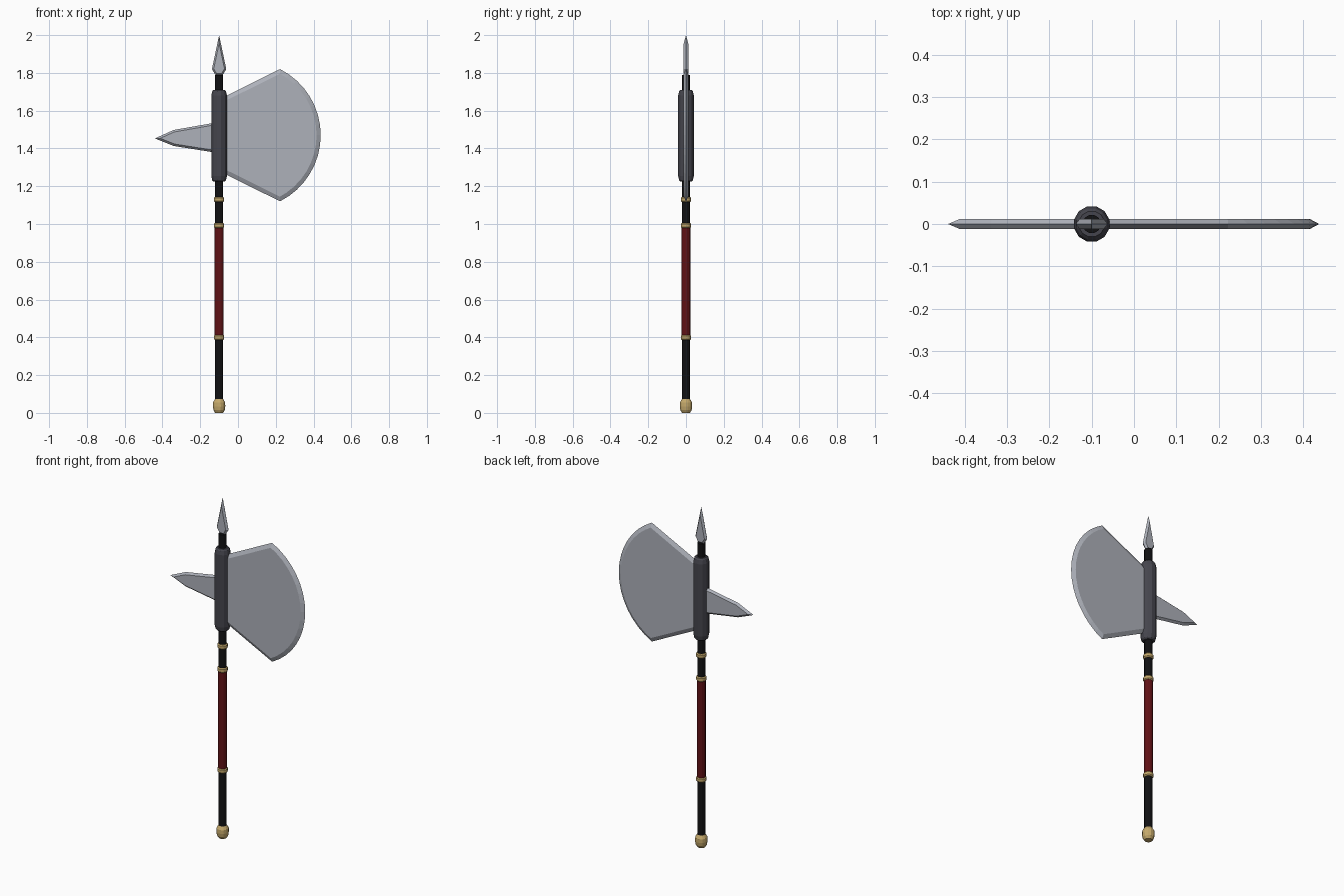
import bpy, bmesh, math
from mathutils import Vector

if "Cube" in bpy.data.objects:
    bpy.data.objects.remove(bpy.data.objects["Cube"])

AXIS = -0.1      # x of the shaft
HALF = 0.012     # half thickness of the blades


def material(name, rgb):
    m = bpy.data.materials.new(name)
    m.use_nodes = True
    m.diffuse_color = (*rgb, 1)
    m.node_tree.nodes["Principled BSDF"].inputs["Base Color"].default_value = (*rgb, 1)
    return m


steel = material("steel", (0.42, 0.44, 0.49))
iron = material("dark iron", (0.06, 0.06, 0.075))
wood = material("black wood", (0.006, 0.006, 0.007))
leather = material("red leather", (0.12, 0.006, 0.008))
brass = material("brass", (0.56, 0.40, 0.15))


def finish(name, bm, mat):
    bmesh.ops.recalc_face_normals(bm, faces=bm.faces)
    mesh = bpy.data.meshes.new(name)
    bm.to_mesh(mesh)
    bm.free()
    mesh.materials.append(mat)
    obj = bpy.data.objects.new(name, mesh)
    bpy.context.collection.objects.link(obj)
    return obj


def turned(name, profile, mat, sides=12):
    """Closed solid of revolution about the shaft, from (radius, z) points."""
    bm = bmesh.new()
    rings = []
    for r, z in profile:
        angles = [math.tau * (i + 0.5) / sides for i in range(sides)]
        rings.append([bm.verts.new((AXIS + r * math.cos(a), r * math.sin(a), z))
                      for a in angles])
    for low, high in zip(rings, rings[1:]):
        for i in range(sides):
            j = (i + 1) % sides
            bm.faces.new((low[i], low[j], high[j], high[i]))
    bm.faces.new(rings[0])
    bm.faces.new(rings[-1])
    return finish(name, bm, mat)


def inset_outline(points, d):
    """Mitred inward offset of a clockwise (x, z) outline."""
    result = []
    for i, p in enumerate(points):
        a = (p - points[i - 1]).normalized()
        b = (points[(i + 1) % len(points)] - p).normalized()
        na, nb = Vector((a.y, -a.x)), Vector((b.y, -b.x))
        result.append(p + (na + nb) * d / (1 + na.dot(nb)))
    return result


def bladed(name, outline, bevel):
    """Flat plate whose rim narrows to a central cutting edge."""
    outer = [Vector(p) for p in outline]
    inner = inset_outline(outer, bevel)
    bm = bmesh.new()
    rim = [bm.verts.new((p.x, 0, p.y)) for p in outer]
    for side in (-HALF, HALF):
        flat = [bm.verts.new((p.x, side, p.y)) for p in inner]
        bm.faces.new(flat)
        for i in range(len(rim)):
            bm.faces.new((rim[i - 1], rim[i], flat[i], flat[i - 1]))
    return finish(name, bm, steel)


# Shaft, grip and fittings
turned("shaft", [(0.022, 0.05), (0.022, 1.79)], wood)
turned("grip", [(0.024, 0.40), (0.024, 0.99)], leather)
for label, z in (("lower", 0.40), ("middle", 0.992), ("upper", 1.13)):
    turned(label + "_band", [(0.023, z - 0.014), (0.028, z - 0.008),
                             (0.028, z + 0.008), (0.023, z + 0.014)], brass)
turned("pommel", [(0.022, 0), (0.031, 0.015), (0.034, 0.035),
                  (0.033, 0.056), (0.022, 0.074)], brass)
turned("collar", [(0.031, 1.225), (0.038, 1.232), (0.043, 1.255),
                  (0.043, 1.68), (0.038, 1.702), (0.031, 1.71)], iron)

# Axe blade with a curved cutting edge
radius, mid = 0.392, 1.47
centre = 0.438 - radius
sweep = math.asin(0.35 / radius)
steps = 16
arc = []
for i in range(steps + 1):
    a = sweep * (1 - 2 * i / steps)
    arc.append((centre + radius * math.cos(a), mid + radius * math.sin(a)))
bladed("axe_blade", [(AXIS, 1.66)] + arc + [(AXIS, 1.28)], 0.022)

# Rear spike and top spearhead
bladed("rear_spike", [(AXIS, 1.375), (-0.34, 1.413), (-0.44, 1.453),
                      (-0.34, 1.498), (AXIS, 1.54)], 0.011)
bladed("spearhead", [(AXIS, 2.0), (AXIS + 0.038, 1.82), (AXIS + 0.018, 1.787),
                     (AXIS - 0.018, 1.787), (AXIS - 0.038, 1.82)], 0.009)
